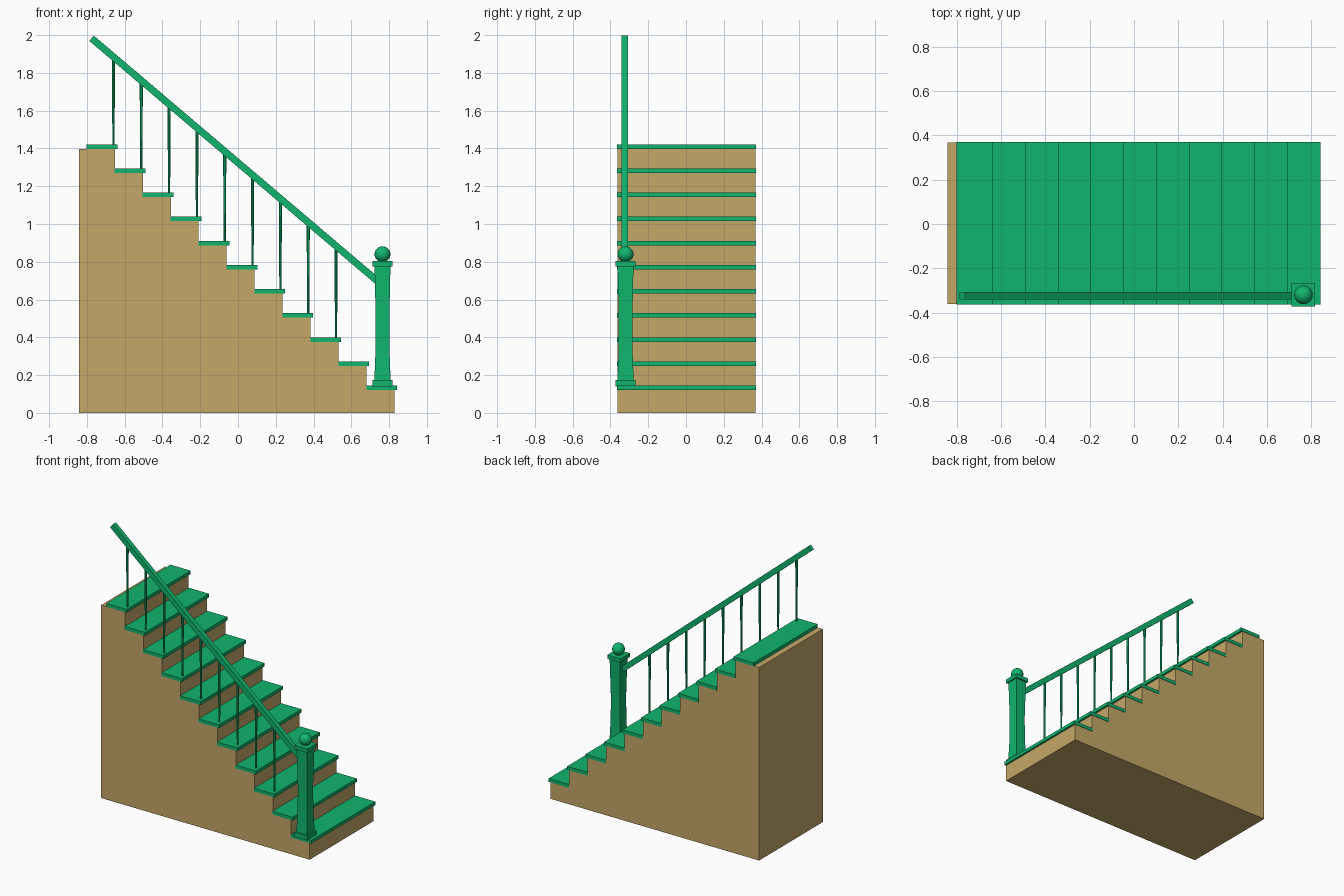
import bpy, bmesh, math
from mathutils import Matrix, Vector

if "Cube" in bpy.data.objects:
    bpy.data.objects.remove(bpy.data.objects["Cube"])


def material(name, rgb):
    m = bpy.data.materials.new(name)
    m.diffuse_color = (*rgb, 1)
    m.use_nodes = True
    m.node_tree.nodes["Principled BSDF"].inputs["Base Color"].default_value = m.diffuse_color
    return m


GREEN = material("green paint", (0.005, 0.46, 0.155))
TAN = material("tan wood", (0.56, 0.39, 0.138))


def finish(name, bm, mat):
    bmesh.ops.recalc_face_normals(bm, faces=bm.faces)
    me = bpy.data.meshes.new(name)
    bm.to_mesh(me)
    bm.free()
    me.materials.append(mat)
    ob = bpy.data.objects.new(name, me)
    bpy.context.collection.objects.link(ob)
    return ob


def box(name, lo, hi, mat):
    lo, hi = Vector(lo), Vector(hi)
    bm = bmesh.new()
    bmesh.ops.create_cube(bm, size=1, matrix=Matrix.Translation((lo + hi) / 2)
                          @ Matrix.Diagonal((*(hi - lo), 1)))
    return finish(name, bm, mat)


def extrude_xz(name, pts, y0, y1, mat):
    bm = bmesh.new()
    f = bm.faces.new([bm.verts.new((x, y0, z)) for x, z in pts])
    r = bmesh.ops.extrude_face_region(bm, geom=[f])
    vs = [v for v in r["geom"] if isinstance(v, bmesh.types.BMVert)]
    bmesh.ops.translate(bm, verts=vs, vec=(0, y1 - y0, 0))
    return finish(name, bm, mat)


def stack(name, cx, cy, rings, sides, mat):
    """Rings of (radius, z) joined into a closed column."""
    bm = bmesh.new()
    loops = []
    for r, z in rings:
        loops.append([bm.verts.new((cx + r * math.cos(a), cy + r * math.sin(a), z))
                      for a in (2 * math.pi * (i + 0.5) / sides for i in range(sides))])
    for a, b in zip(loops, loops[1:]):
        for i in range(sides):
            j = (i + 1) % sides
            bm.faces.new((a[i], a[j], b[j], b[i]))
    bm.faces.new(loops[0])
    bm.faces.new(loops[-1])
    return finish(name, bm, mat)


STEPS, RUN, RISE, THICK = 11, 0.148, 0.1277, 0.024
TOP0 = 0.145            # top of the lowest tread
RAIL_Y = -0.324

# Solid stepped body
profile = [(-0.843, 0), (0.828, 0)]
for i in range(STEPS):
    z = TOP0 - THICK + i * RISE
    x = 0.828 - i * RUN
    profile += [(x, z), (x - RUN if i < STEPS - 1 else -0.843, z)]
extrude_xz("stair_body", profile, -0.362, 0.367, TAN)

# Treads with a small nosing
for i in range(STEPS):
    nose, top = 0.842 - i * RUN, TOP0 + i * RISE
    box(f"tread_{i + 1}", (nose - 0.163, -0.364, top - THICK), (nose, 0.37, top), GREEN)

# Sloping handrail
a, b = Vector((-0.775, RAIL_Y, 1.983)), Vector((0.745, RAIL_Y, 0.692))
d = (b - a).normalized()
n = Vector((-d.z, 0, d.x)) * 0.0185
extrude_xz("handrail", [((p + s * n).x, (p + s * n).z) for p, s in
                        ((a, 1), (b, 1), (b, -1), (a, -1))],
           RAIL_Y - 0.017, RAIL_Y + 0.017, GREEN)

# Tapered balusters, one per tread from the third up
for i in range(2, STEPS):
    x = 0.519 - (i - 2) * 0.1473
    z_top = a.z + (x - a.x) * d.z / d.x
    stack(f"baluster_{i - 1}", x, RAIL_Y,
          [(0.006, TOP0 + i * RISE - 0.005), (0.0095, z_top)], 8, GREEN)

# Newel post: square base, waisted shaft, cap and ball
NX, NY = 0.765, -0.320
q = math.sqrt(2)
stack("newel_post", NX, NY,
      [(h * q, z) for h, z in ((0.053, 0.140), (0.053, 0.174), (0.043, 0.174),
                               (0.037, 0.33), (0.036, 0.50), (0.042, 0.775),
                               (0.053, 0.775), (0.053, 0.803))], 4, GREEN)
bm = bmesh.new()
bmesh.ops.create_uvsphere(bm, u_segments=24, v_segments=14, radius=0.042,
                          matrix=Matrix.Translation((NX, NY, 0.84)))
for f in bm.faces:
    f.smooth = True
finish("newel_ball", bm, GREEN)
